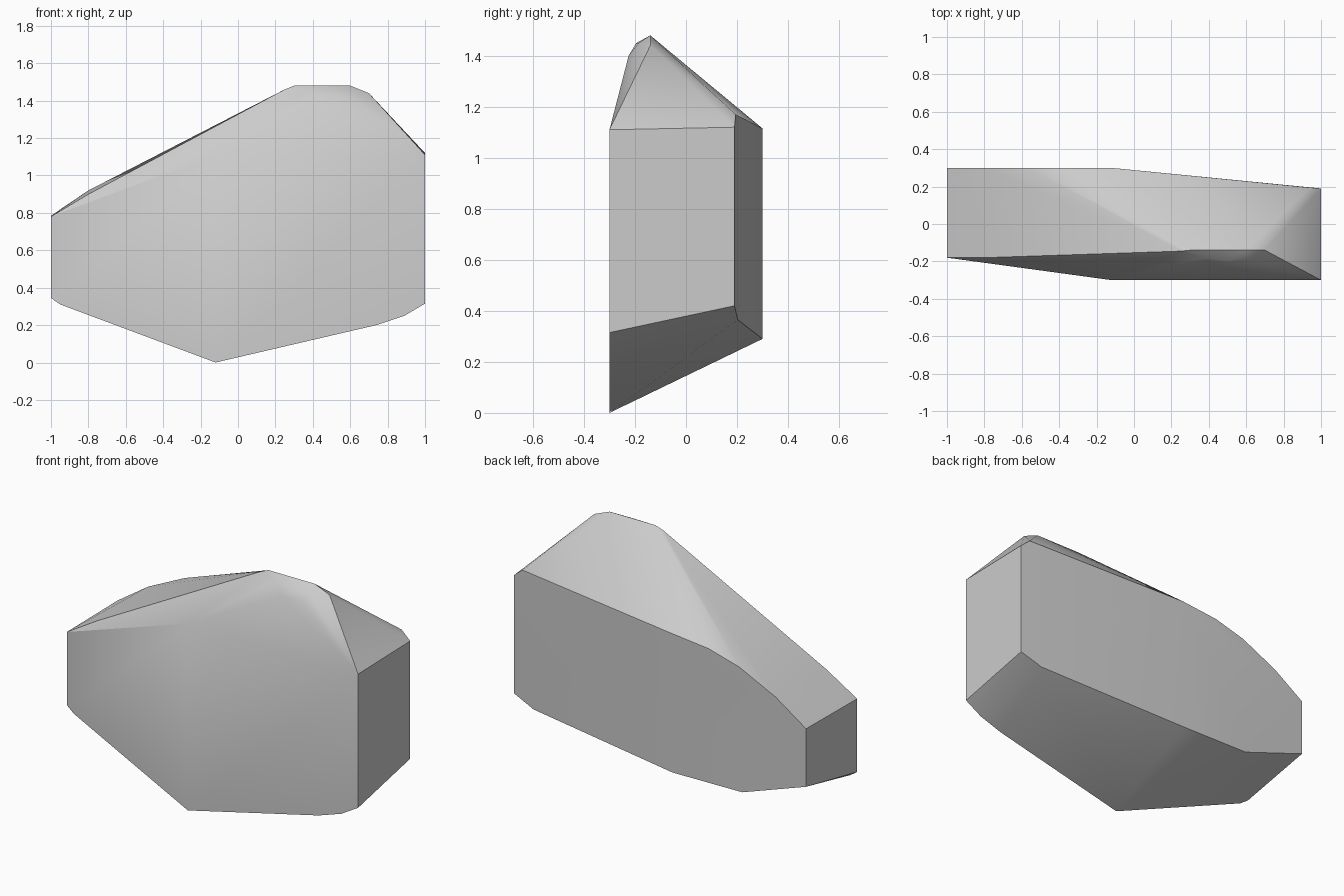
import bpy
import bmesh
import math

cube = bpy.data.objects.get("Cube")
if cube:
    bpy.data.objects.remove(cube, do_unlink=True)

stone = bpy.data.materials.new("stone_grey")
stone.use_nodes = True
colour = (0.6, 0.6, 0.6, 1)
stone.diffuse_color = colour
stone.node_tree.nodes["Principled BSDF"].inputs["Base Color"].default_value = colour

# Outlines of the front and back slabs: (x, z)
front_right = [(-0.12, 0), (0.74, 0.2), (0.89, 0.25), (1, 0.315), (1, 1.11), (-0.12, 1.11)]
front_left = [(-1, 0.345), (-0.95, 0.31), (-1, 0.78)]
back_left = [(-1, 0.44), (-0.58, 0.295), (-0.12, 0.29), (-1, 0.785), (-0.8, 0.92),
             (-0.56, 1.035), (-0.36, 1.09), (-0.12, 1.115)]

points = [(x, -0.3, z) for x, z in front_right]
points += [(x, -0.18 - 0.136 * (x + 1), z) for x, z in front_left]
points += [(x, 0.3, z) for x, z in back_left]
# Back right corner
points += [(1, 0.19, 0.42), (0.86, 0.203, 0.365), (1, 0.19, 1.12), (0.94, 0.195, 1.17)]
# Long ridge and rounded crest
points += [(-0.8, -0.18, 0.9), (0.25, -0.145, 1.46), (0.3, -0.14, 1.48), (0.6, -0.14, 1.48),
           (0.7, -0.14, 1.44), (0.37, -0.18, 1.455), (0.5, -0.195, 1.45),
           (0.6, -0.185, 1.45), (0.45, -0.225, 1.4), (0.58, -0.225, 1.4)]

# Wrap the points in a faceted boulder
bm = bmesh.new()
for p in points:
    bm.verts.new(p)
bmesh.ops.convex_hull(bm, input=bm.verts[:])
bmesh.ops.delete(bm, geom=[v for v in bm.verts if not v.link_faces], context="VERTS")
bmesh.ops.dissolve_limit(bm, angle_limit=math.radians(1), verts=bm.verts[:], edges=bm.edges[:])
bmesh.ops.recalc_face_normals(bm, faces=bm.faces[:])

mesh = bpy.data.meshes.new("boulder")
bm.to_mesh(mesh)
bm.free()
mesh.materials.append(stone)
boulder = bpy.data.objects.new("boulder", mesh)
bpy.context.collection.objects.link(boulder)

# Soften the shallow creases, keep the broken edges sharp
bpy.ops.object.select_all(action="DESELECT")
boulder.select_set(True)
bpy.context.view_layer.objects.active = boulder
bpy.ops.object.shade_smooth_by_angle(angle=math.radians(30))
